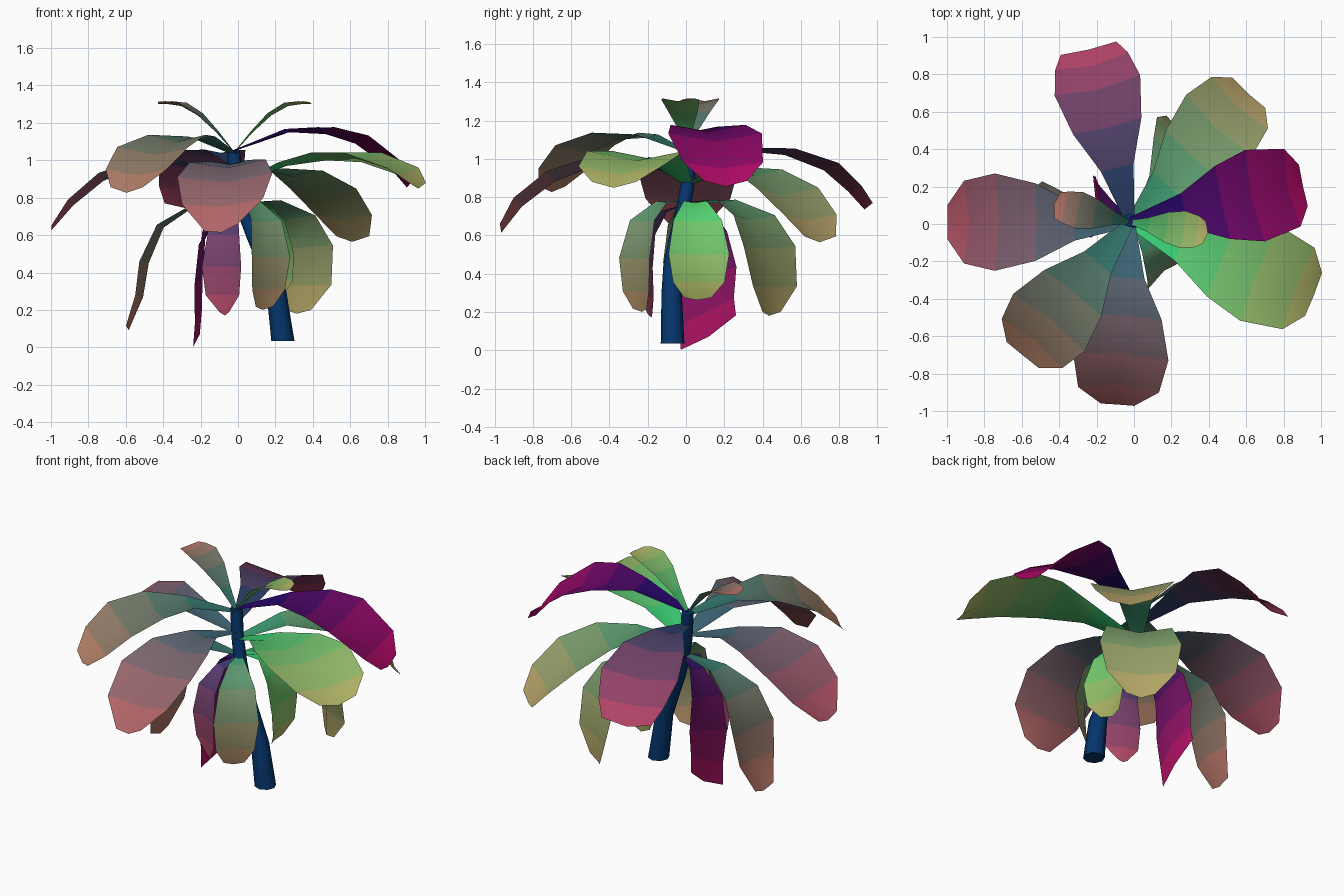
import bpy, bmesh
from math import sin, cos, pi, radians
from mathutils import Vector


def material(name, rgb):
    m = bpy.data.materials.new(name)
    m.diffuse_color = (*[c ** 2.2 for c in rgb], 1)
    return m


def finish(name, bm, mats):
    me = bpy.data.meshes.new(name)
    bm.to_mesh(me)
    bm.free()
    for m in mats:
        me.materials.append(m)
    ob = bpy.data.objects.new(name, me)
    bpy.context.collection.objects.link(ob)
    return ob


# Leaf: a spine of (reach, height) points, folded in a shallow V, tinted base to tip
def leaf(name, azimuth, half_width, spine, base_rgb, tip_green, tip_red=0.75,
         root=(-0.02, 0.01), tip=0.45, tilt=0.0, sway=0.0):
    widths = [0.1, 0.38, 0.8, 1.0, 0.85, tip]
    a = radians(azimuth)
    out, side = Vector((cos(a), sin(a), 0)), Vector((-sin(a), cos(a), 0))
    n = len(spine) - 1
    pts = [Vector((*root, z)) + out * r + side * sway * (i / n) ** 0.5
           for i, (r, z) in enumerate(spine)]
    bm = bmesh.new()
    rows = []
    for i, p in enumerate(pts):
        tangent = (pts[min(i + 1, n)] - pts[max(i - 1, 0)]).normalized()
        normal = tangent.cross(side)
        w = half_width * widths[i]
        row = []
        for s in (-1, 0, 1):
            v = p + side * s * w + normal * abs(s) * w * 0.19
            v.z += tilt * s * i / n
            # the middle of the tip reaches slightly past its corners
            if i == n and s == 0:
                v += tangent * 0.02
            row.append(bm.verts.new(v))
        rows.append(row)
    for i in range(n):
        for k in (0, 1):
            f = bm.faces.new((rows[i][k], rows[i + 1][k], rows[i + 1][k + 1], rows[i][k + 1]))
            f.material_index = i
            f.smooth = True
    tip_rgb = (tip_red, tip_green, 0.4)
    mats = []
    for i in range(n):
        t = (i + 0.5) / n
        mats.append(material(f"{name}_tint_{i}",
                             [b + (e - b) * t for b, e in zip(base_rgb, tip_rgb)]))
    finish(name, bm, mats)


# Curved stem: stacked eight-sided rings (x, y, z, radius)
path = [(0.24, -0.07, 0.035, 0.062), (0.205, -0.075, 0.3, 0.053),
        (0.15, -0.07, 0.45, 0.048), (0.09, -0.05, 0.58, 0.042),
        (0.03, -0.015, 0.73, 0.038), (-0.01, 0.01, 0.88, 0.036),
        (-0.025, 0.02, 1.05, 0.036)]
SIDES = 8
bm = bmesh.new()
rings = [[bm.verts.new((x + r * cos(2 * pi * k / SIDES), y + r * sin(2 * pi * k / SIDES), z))
          for k in range(SIDES)] for x, y, z, r in path]
for lo, hi in zip(rings, rings[1:]):
    for k in range(SIDES):
        j = (k + 1) % SIDES
        bm.faces.new((lo[k], lo[j], hi[j], hi[k])).smooth = True
bm.faces.new(rings[0][::-1])
bm.faces.new(rings[-1])
finish("stem", bm, [material("stem_blue", (0.05, 0.22, 0.42))])

# Small upright crown leaves
crown = [(0, 1.04), (0.1, 1.15), (0.2, 1.24), (0.29, 1.29), (0.36, 1.3), (0.4, 1.3)]
leaf("crown_leaf_left", 167, 0.1, crown, (0.15, 0.45, 0.4), 0.45, tip=0.7)
leaf("crown_leaf_right", -8, 0.1, crown, (0.2, 0.7, 0.4), 0.7, tip=0.6)

# Large spreading leaves
leaf("upper_leaf_back", 103.5, 0.235,
     [(0, 0.97), (0.3, 1.04), (0.52, 1.02), (0.73, 0.94), (0.86, 0.83), (0.935, 0.75)],
     (0.12, 0.25, 0.4), 0.27, tip=0.65)
leaf("upper_leaf_right", 12, 0.25,
     [(0, 1.05), (0.3, 1.15), (0.5, 1.14), (0.66, 1.09), (0.86, 0.95), (0.93, 0.87)],
     (0.1, 0.05, 0.4), 0.07)
leaf("upper_leaf_front_right", -21.5, 0.275,
     [(0, 0.86), (0.3, 0.97), (0.53, 1.0), (0.73, 0.99), (0.95, 0.92), (1.04, 0.86)],
     (0.18, 0.8, 0.45), 0.7)
leaf("upper_leaf_front", -94, 0.255,
     [(0, 0.9), (0.3, 0.98), (0.5, 0.96), (0.7, 0.88), (0.87, 0.75), (0.965, 0.63)],
     (0.2, 0.4, 0.47), 0.4, tip=0.35, tilt=0.02)
leaf("upper_leaf_front_left", 231, 0.245,
     [(0, 1.03), (0.28, 1.11), (0.48, 1.1), (0.67, 1.03), (0.81, 0.92), (0.9, 0.84)],
     (0.15, 0.45, 0.42), 0.5)
leaf("upper_leaf_left", 180, 0.26,
     [(0, 0.9), (0.3, 0.98), (0.5, 0.97), (0.7, 0.89), (0.86, 0.76), (0.965, 0.64)],
     (0.2, 0.4, 0.45), 0.33, tip=0.35)
leaf("upper_leaf_back_right", 47.5, 0.24,
     [(0, 0.86), (0.28, 0.94), (0.48, 0.91), (0.68, 0.81), (0.84, 0.68), (0.92, 0.58)],
     (0.2, 0.6, 0.45), 0.62, tip=0.5)

# Lower hanging leaves
low = (0.01, 0.0)
leaf("lower_leaf_back_left", 176, 0.17,
     [(0, 0.76), (0.12, 0.72), (0.19, 0.58), (0.205, 0.38), (0.21, 0.2), (0.22, 0.09)],
     (0.15, 0.1, 0.4), 0.1, root=low, tip=0.85, tilt=-0.09, sway=-0.1)
leaf("lower_leaf_front_left", 246, 0.115,
     [(0, 0.76), (0.12, 0.72), (0.2, 0.6), (0.22, 0.43), (0.21, 0.28), (0.2, 0.19)],
     (0.18, 0.22, 0.45), 0.3, root=low, tip=0.25)
leaf("lower_leaf_back_right", 55, 0.235,
     [(0, 0.77), (0.25, 0.77), (0.41, 0.68), (0.49, 0.53), (0.53, 0.33), (0.53, 0.2)],
     (0.2, 0.55, 0.42), 0.65, root=low, tip=0.35)
leaf("lower_leaf_right", 8, 0.16,
     [(0, 0.77), (0.13, 0.77), (0.2, 0.67), (0.24, 0.5), (0.24, 0.36), (0.21, 0.28)],
     (0.15, 0.85, 0.45), 0.72, root=(0.01, 0.03))
leaf("lower_leaf_front_right", -52, 0.13,
     [(0, 0.77), (0.14, 0.77), (0.25, 0.67), (0.29, 0.48), (0.28, 0.31), (0.26, 0.22)],
     (0.2, 0.6, 0.45), 0.55, root=low, sway=-0.045)
leaf("lower_leaf_left", 174, 0.175,
     [(0, 0.77), (0.25, 0.75), (0.41, 0.64), (0.49, 0.45), (0.52, 0.27), (0.59, 0.11)],
     (0.15, 0.45, 0.4), 0.45, root=low)
